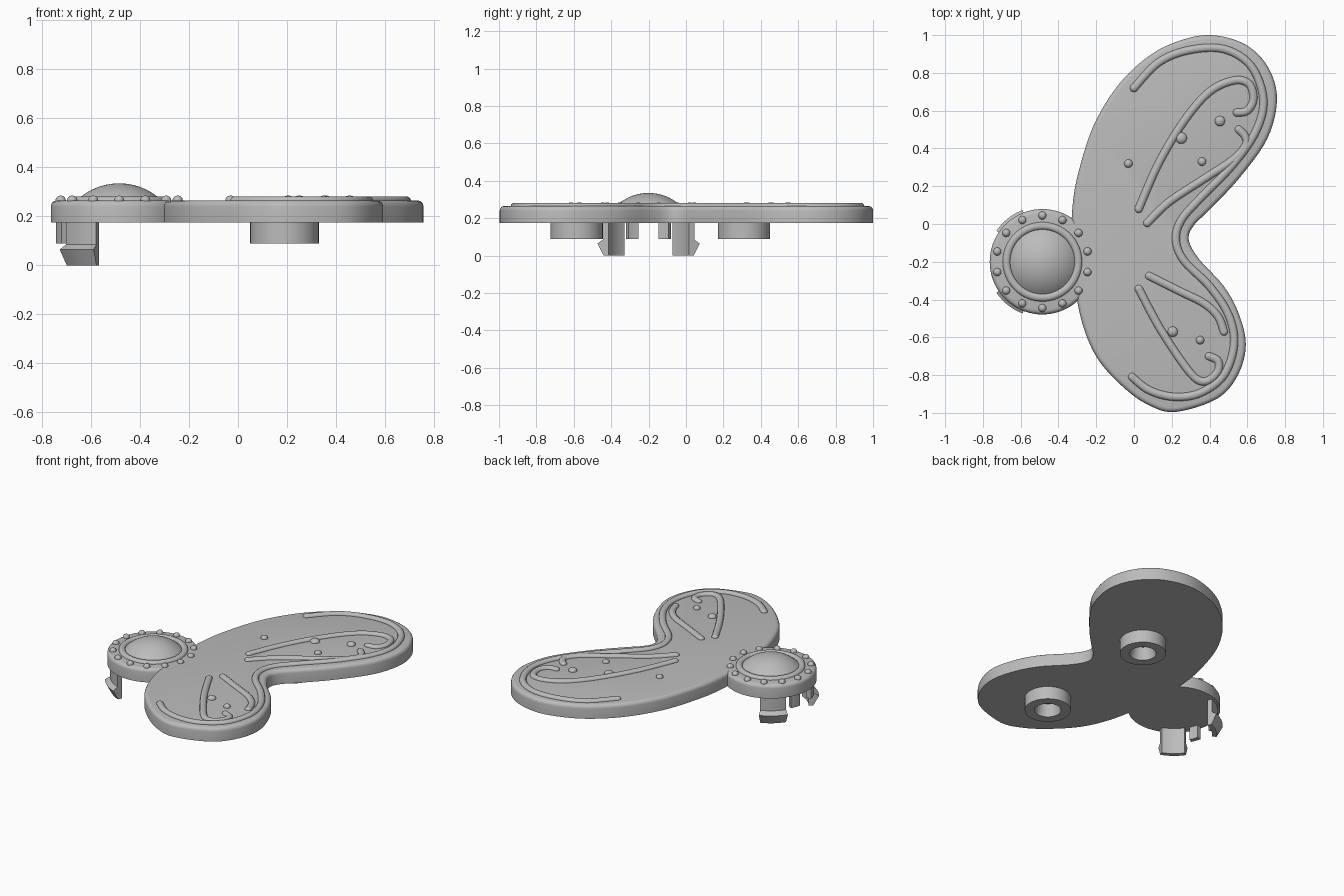
import bpy, bmesh, math
from mathutils import Vector

cube = bpy.data.objects.get("Cube")
if cube:
    bpy.data.objects.remove(cube, do_unlink=True)

grey = bpy.data.materials.new("plain grey")
grey.use_nodes = True
grey.diffuse_color = (0.5, 0.5, 0.5, 1)
grey.node_tree.nodes["Principled BSDF"].inputs["Base Color"].default_value = (0.5, 0.5, 0.5, 1)

BOTTOM, TOP = 0.175, 0.265
HUB = (-0.485, -0.2)


def finish(name, bm, angle=35):
    bmesh.ops.remove_doubles(bm, verts=bm.verts, dist=0.0002)
    bmesh.ops.recalc_face_normals(bm, faces=bm.faces)
    mesh = bpy.data.meshes.new(name)
    bm.to_mesh(mesh)
    bm.free()
    mesh.materials.append(grey)
    obj = bpy.data.objects.new(name, mesh)
    bpy.context.collection.objects.link(obj)
    bpy.ops.object.select_all(action='DESELECT')
    obj.select_set(True)
    bpy.context.view_layer.objects.active = obj
    bpy.ops.object.shade_smooth_by_angle(angle=math.radians(angle))
    return obj


def smooth_path(points, closed=False, steps=6):
    """Catmull-Rom curve through the points."""
    p = [Vector(q) for q in points]
    n = len(p)
    out = []
    for i in range(n if closed else n - 1):
        if closed:
            a, b, c, d = (p[(i + k) % n] for k in (-1, 0, 1, 2))
        else:
            a, b, c, d = (p[min(max(i + k, 0), n - 1)] for k in (-1, 0, 1, 2))
        for s in range(steps):
            t = s / steps
            out.append(0.5 * (2 * b + (c - a) * t + (2 * a - 5 * b + 4 * c - d) * t * t
                              + (3 * b - a - 3 * c + d) * t ** 3))
    return out if closed else out + [p[-1]]


def plate(name, outline):
    """Flat slab with a rounded upper rim."""
    bm = bmesh.new()
    base = bm.faces.new([bm.verts.new((x, y, BOTTOM)) for x, y in outline])
    top = bmesh.ops.extrude_face_region(bm, geom=[base], use_keep_orig=True)["geom"]
    verts = [g for g in top if isinstance(g, bmesh.types.BMVert)]
    bmesh.ops.translate(bm, verts=verts, vec=(0, 0, TOP - BOTTOM))
    bmesh.ops.recalc_face_normals(bm, faces=bm.faces)
    rim = [e for e in bm.edges if all(v.co.z > TOP - 0.001 for v in e.verts)]
    bmesh.ops.bevel(bm, geom=rim, offset=0.024, segments=4, profile=0.5, affect='EDGES')
    return finish(name, bm)


def revolve(name, profile, centre, start=0, end=360, steps=48, solid=False):
    """Sweep an (r, z) profile about a vertical axis; solid closes and caps it."""
    bm = bmesh.new()
    rows = []
    for i in range(steps + 1):
        a = math.radians(start + (end - start) * i / steps)
        rows.append([bm.verts.new((centre[0] + r * math.cos(a), centre[1] + r * math.sin(a), z))
                     for r, z in profile])
    n = len(profile)
    for u, v in zip(rows, rows[1:]):
        for j in range(n if solid else n - 1):
            k = (j + 1) % n
            bm.faces.new((u[j], u[k], v[k], v[j]))
    if solid:
        bm.faces.new(rows[0])
        bm.faces.new(rows[-1])
    return finish(name, bm)


def bead(name, x, y, radius, height):
    bm = bmesh.new()
    bmesh.ops.create_uvsphere(bm, u_segments=20, v_segments=12, radius=1)
    bmesh.ops.scale(bm, verts=bm.verts, vec=(radius, radius, height))
    bmesh.ops.translate(bm, verts=bm.verts, vec=(x, y, TOP))
    return finish(name, bm, 60)


def ridge(name, points, radius=0.021, height=0.017):
    """Raised rounded cord lying on the plate, with domed ends."""
    path = smooth_path(points)
    bm = bmesh.new()
    rows = []
    for i, p in enumerate(path):
        d = (path[min(i + 1, len(path) - 1)] - path[max(i - 1, 0)]).normalized()
        side = Vector((-d.y, d.x))
        row = []
        for k in range(12):
            a = math.tau * k / 12
            q = p + side * radius * math.cos(a)
            row.append(bm.verts.new((q.x, q.y, TOP + height * math.sin(a))))
        rows.append(row)
    for u, v in zip(rows, rows[1:]):
        for k in range(12):
            bm.faces.new((u[k], u[k - 1], v[k - 1], v[k]))
    finish(name, bm, 60)
    for end, p in (("start", path[0]), ("end", path[-1])):
        bead(name + "_" + end, p.x, p.y, radius, height)


# Two-lobed wing slab
wing = [(.41, 1.0), (.59, .95), (.71, .83), (.757, .66), (.705, .45), (.555, .24), (.40, .075),
        (.315, -.01), (.29, -.085), (.344, -.185), (.476, -.33), (.555, -.476), (.592, -.64),
        (.55, -.80), (.44, -.925), (.22, -.995), (.08, -.96), (-.05, -.87), (-.185, -.725),
        (-.265, -.555), (-.31, -.35), (-.33, -.12), (-.325, .1), (-.29, .29), (-.21, .53),
        (-.08, .74), (.08, .89), (.24, .97)]
plate("wing_plate", smooth_path(wing, closed=True))

# Round hub with ring, dome and studs
plate("hub_plate", [(HUB[0] + 0.279 * math.cos(math.tau * i / 72),
                     HUB[1] + 0.279 * math.sin(math.tau * i / 72)) for i in range(72)])
revolve("hub_ring", [(0.19 + 0.02 * math.cos(math.pi * i / 8), TOP + 0.016 * math.sin(math.pi * i / 8))
                     for i in range(9)], HUB, steps=64)
rise, dome_r = 0.07, 0.174
R = (dome_r ** 2 + rise ** 2) / (2 * rise)
tilt = math.asin(dome_r / R)
revolve("hub_dome", [(R * math.sin(tilt * i / 10), TOP + rise - R + R * math.cos(tilt * i / 10))
                     for i in range(11)], HUB, steps=64)
for i in range(14):
    a = math.radians(90) + math.tau * i / 14
    bead("hub_stud", HUB[0] + 0.245 * math.cos(a), HUB[1] + 0.245 * math.sin(a), 0.021, 0.02)

# Raised veins
ridge("border_vein", [(0, .72), (.13, .855), (.29, .92), (.476, .926), (.62, .836), (.685, .66),
                      (.645, .49), (.52, .31), (.35, .135), (.25, .02), (.222, -.085), (.265, -.195),
                      (.40, -.33), (.50, -.48), (.53, -.635), (.476, -.8), (.35, -.895),
                      (.21, -.915), (.08, -.88), (-.01, -.81)])
ridge("upper_hook_vein", [(.025, .08), (.13, .32), (.265, .545), (.40, .70), (.53, .76), (.61, .74),
                          (.632, .66), (.60, .60), (.545, .59)])
ridge("upper_inner_vein", [(.07, .005), (.185, .116), (.37, .238), (.53, .344), (.593, .42),
                           (.587, .466), (.555, .50)])
ridge("lower_inner_vein", [(.08, -.275), (.24, -.355), (.37, -.42), (.445, -.49), (.476, -.57)])
ridge("lower_hook_vein", [(.026, -.344), (.13, -.54), (.25, -.725), (.33, -.82), (.39, -.83),
                          (.444, -.78), (.444, -.725), (.397, -.70)])

# Scattered beads on the wing
for x, y, r in ((-.03, .32, .022), (.25, .455, .03), (.455, .545, .027), (.36, .33, .022),
                (.205, -.57, .027), (.35, -.615, .022)):
    bead("wing_bead", x, y, r, 0.02)

# Hollow pegs underneath
for y in (-0.585, 0.31):
    revolve("peg", [(0.14, BOTTOM), (0.14, 0.09), (0.08, 0.09), (0.062, 0.17), (0, 0.17)], (0.19, y))

# Snap clips and short ribs under the hub, mirrored front to back
clip = [(0.23, 0.18), (0.262, 0.18), (0.262, 0.085), (0.293, 0.065), (0.258, 0), (0.23, 0)]
rib = [(0.235, 0.18), (0.265, 0.18), (0.265, 0.09), (0.235, 0.09)]
for s in (1, -1):
    revolve("snap_clip", clip, HUB, 180 - s * 34, 180 - s * 69, 12, True)
    revolve("hub_rib", rib, HUB, 180 - s * 13, 180 - s * 27, 6, True)
